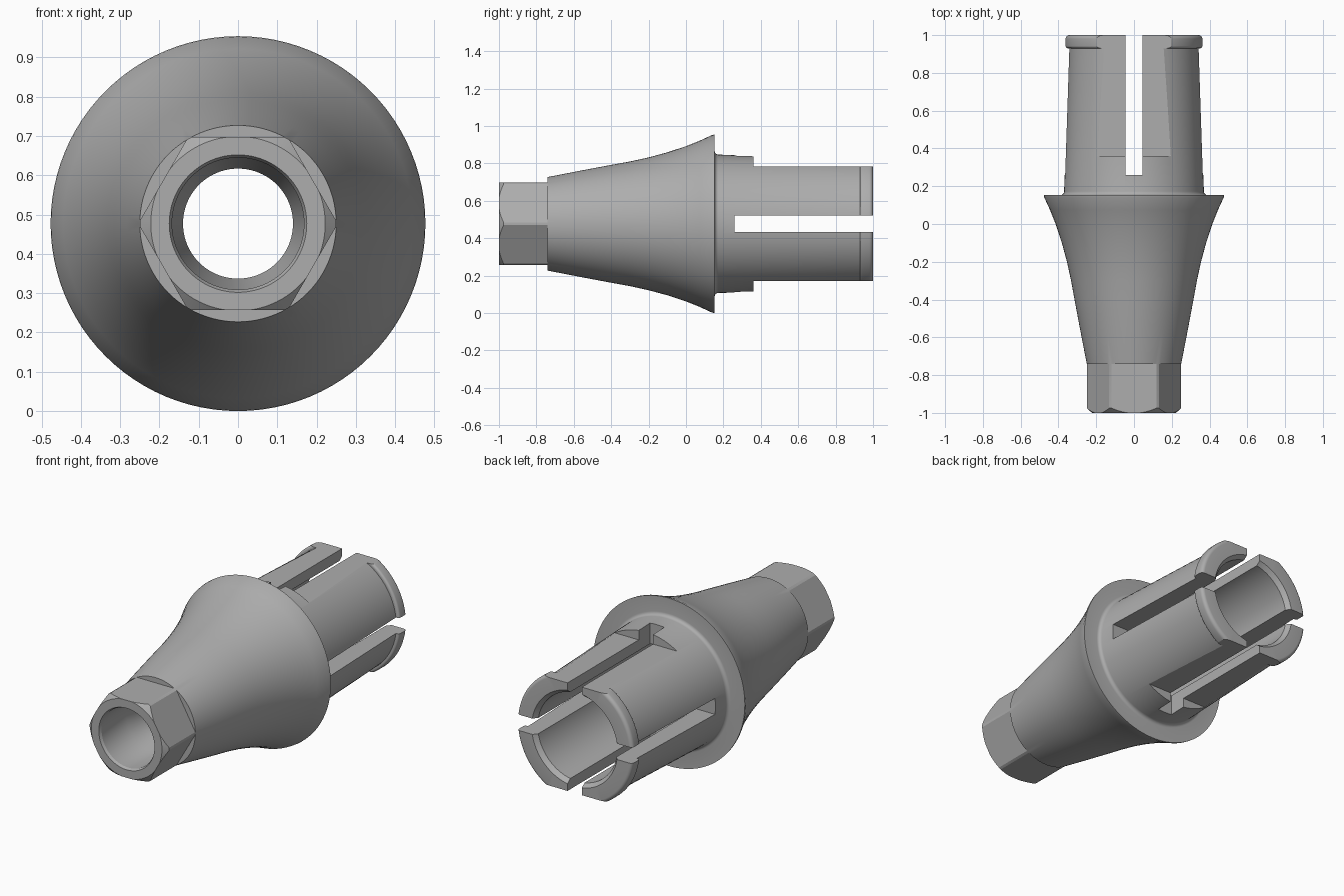
import bpy
import bmesh
import math
from mathutils import Matrix, Vector

cube = bpy.data.objects.get("Cube")
if cube:
    bpy.data.objects.remove(cube, do_unlink=True)

AXIS_Z = 0.477
SEGMENTS = 96

metal = bpy.data.materials.new("satin grey metal")
metal.use_nodes = True
GREY = (0.42, 0.42, 0.42, 1.0)
metal.diffuse_color = GREY
metal.node_tree.nodes["Principled BSDF"].inputs["Base Color"].default_value = GREY


def new_object(name, bm):
    mesh = bpy.data.meshes.new(name)
    bm.to_mesh(mesh)
    bm.free()
    obj = bpy.data.objects.new(name, mesh)
    bpy.context.collection.objects.link(obj)
    obj.location.z = AXIS_Z
    return obj


def arc(r, y, radius, start, end, steps=5):
    """Rounded corner of the profile, as (radius, y) points."""
    angles = [math.radians(start + (end - start) * i / steps) for i in range(steps + 1)]
    return [(r + radius * math.cos(a), y + radius * math.sin(a)) for a in angles]


def lathe(name, profile):
    """Revolve a closed (radius, y) profile around the y axis."""
    bm = bmesh.new()
    rings = []
    for i in range(SEGMENTS):
        a = math.tau * i / SEGMENTS
        rings.append([bm.verts.new((r * math.cos(a), y, r * math.sin(a))) for r, y in profile])
    n = len(profile)
    for i, ring in enumerate(rings):
        nxt = rings[(i + 1) % SEGMENTS]
        for j in range(n):
            k = (j + 1) % n
            bm.faces.new((ring[j], ring[k], nxt[k], nxt[j]))
    bmesh.ops.recalc_face_normals(bm, faces=bm.faces)
    return new_object(name, bm)


def cut_box(target, low, high, turn=0.0):
    """Subtract a box, turned around the y axis."""
    low, high = Vector(low), Vector(high)
    bm = bmesh.new()
    bmesh.ops.create_cube(bm, size=1.0)
    bmesh.ops.scale(bm, vec=high - low, verts=bm.verts)
    bmesh.ops.translate(bm, vec=(low + high) / 2, verts=bm.verts)
    bmesh.ops.rotate(bm, cent=(0, 0, 0), matrix=Matrix.Rotation(turn, 3, "Y"), verts=bm.verts)
    cutter = new_object("cutter", bm)
    cutter.hide_render = True
    mod = target.modifiers.new("cut", "BOOLEAN")
    mod.operation = "DIFFERENCE"
    mod.solver = "EXACT"
    mod.object = cutter
    bpy.context.view_layer.objects.active = target
    bpy.ops.object.modifier_apply(modifier=mod.name)
    bpy.data.objects.remove(cutter, do_unlink=True)


# Outer shape: hex blank, flared cone, shoulder, tapered barrel with a rounded lip
outer = [(0.222, -1.0), (0.25, -0.975), (0.25, -0.74),
         (0.283, -0.57), (0.315, -0.4), (0.333, -0.3), (0.355, -0.2),
         (0.382, -0.1), (0.415, 0.0), (0.445, 0.075), (0.475, 0.14),
         (0.477, 0.153), (0.39, 0.153)]
outer += arc(0.39, 0.173, 0.02, 270, 180)
outer += [(0.345, 0.93)]
outer += arc(0.352, 0.943, 0.013, 270, 360)
outer += arc(0.345, 0.98, 0.02, 0, 90)

# Bore: wide barrel chamber, screw seat, narrow waist, front counterbore
bore = [(0.27, 1.0), (0.25, 0.975), (0.25, -0.25), (0.14, -0.33),
        (0.14, -0.68), (0.168, -0.76), (0.168, -0.985), (0.175, -1.0)]

body = lathe("connector_body", outer + bore)

# Six flats of the hex end
for i in range(6):
    cut_box(body, (-0.4, -1.1, 0.22), (0.4, -0.74, 0.5), i * math.tau / 6)

# Flats on the top and bottom of the barrel
for turn in (0.0, math.pi):
    cut_box(body, (-0.5, 0.36, 0.307), (0.5, 1.1, 0.6), turn)

# Crossed slots that split the barrel into four fingers
for turn in (0.0, math.pi / 2):
    cut_box(body, (-0.045, 0.26, -0.6), (0.045, 1.1, 0.6), turn)

body.data.materials.clear()
body.data.materials.append(metal)
for poly in body.data.polygons:
    poly.material_index = 0
bpy.ops.object.select_all(action="DESELECT")
body.select_set(True)
bpy.context.view_layer.objects.active = body
bpy.ops.object.shade_smooth_by_angle(angle=math.radians(24))
